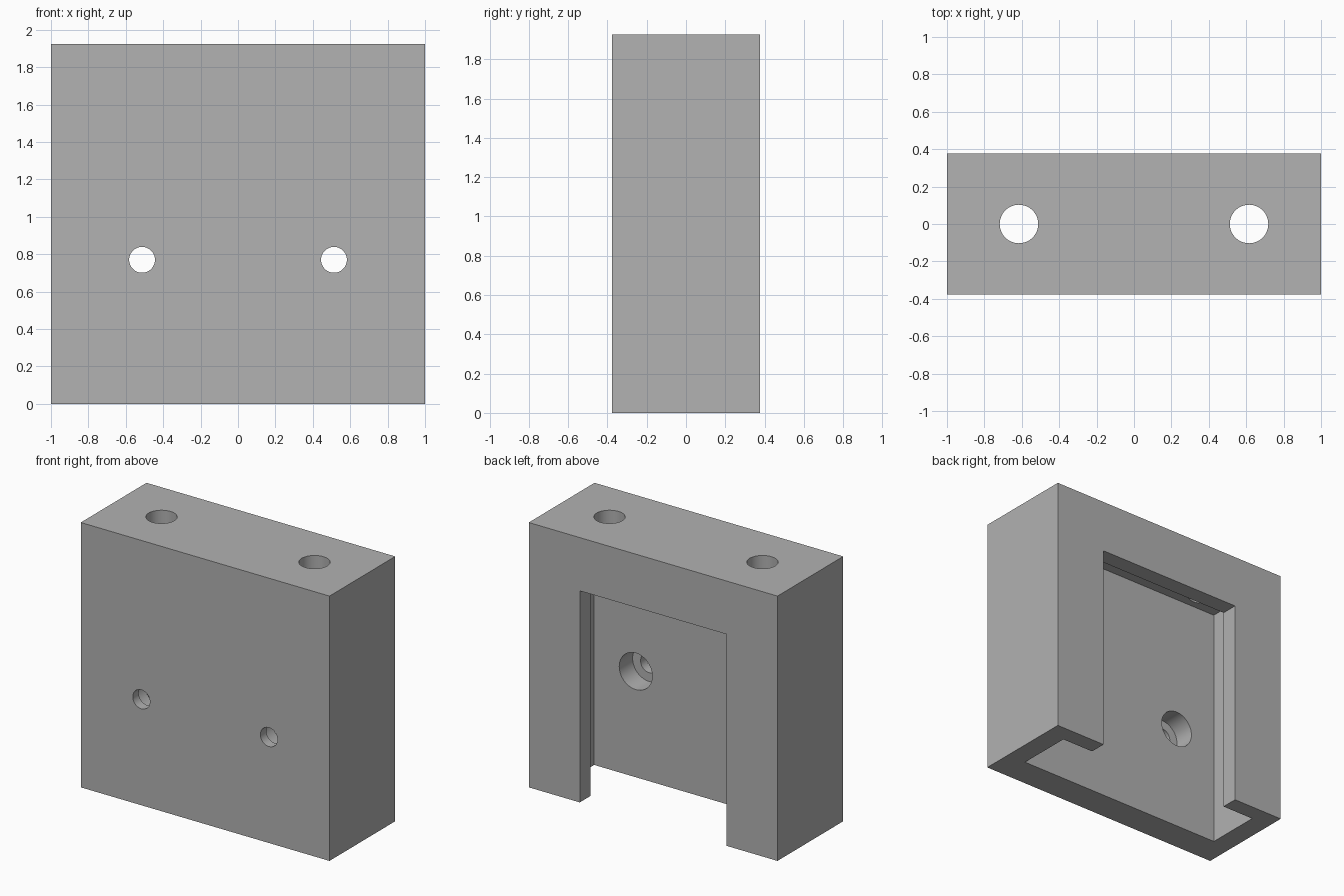
import bpy
import math

cube = bpy.data.objects.get("Cube")
if cube:
    bpy.data.objects.remove(cube, do_unlink=True)

WIDTH, DEPTH, HEIGHT = 2.0, 0.755, 1.925
BACK = DEPTH / 2
LIP = BACK - 0.123      # inner face of the back lips
FLOOR = LIP - 0.41      # front wall of the cavity

grey = bpy.data.materials.new("plain grey")
grey.use_nodes = True
colour = (0.445, 0.445, 0.445, 1)
grey.diffuse_color = colour
grey.node_tree.nodes["Principled BSDF"].inputs["Base Color"].default_value = colour


def box(name, low, high):
    """Axis-aligned box between two corners."""
    centre = [(a + b) / 2 for a, b in zip(low, high)]
    bpy.ops.mesh.primitive_cube_add(size=1, location=centre)
    ob = bpy.context.object
    ob.name = name
    ob.scale = [b - a for a, b in zip(low, high)]
    bpy.ops.object.transform_apply(location=True, rotation=True, scale=True)
    ob.data.materials.append(grey)
    return ob


def rod(name, radius, start, end, x, other, along_y):
    """Cylinder from start to end along y (other = z) or along z (other = y)."""
    mid = (start + end) / 2
    bpy.ops.mesh.primitive_cylinder_add(
        vertices=48, radius=radius, depth=abs(end - start),
        location=(x, mid, other) if along_y else (x, other, mid),
        rotation=(math.pi / 2 if along_y else 0, 0, 0))
    ob = bpy.context.object
    ob.name = name
    ob.data.materials.append(grey)
    return ob


def cut(target, cutter):
    cutter.hide_render = True
    mod = target.modifiers.new("cut", 'BOOLEAN')
    mod.operation = 'DIFFERENCE'
    mod.solver = 'EXACT'
    mod.object = cutter
    bpy.context.view_layer.objects.active = target
    bpy.ops.object.modifier_apply(modifier=mod.name)
    bpy.data.objects.remove(cutter, do_unlink=True)


# Solid block
block = box("bracket_block", (-WIDTH / 2, -BACK, 0), (WIDTH / 2, BACK, HEIGHT))

# Wide cavity open at the bottom, and the narrower window between the back lips
cut(block, box("cavity", (-0.847, FLOOR, -0.2), (0.847, LIP, 1.795)))
cut(block, box("window", (-0.59, LIP - 0.1, -0.2), (0.59, BACK + 0.2, 1.538)))

for side in (-1, 1):
    # Vertical bores through the top wall
    cut(block, rod("top_bore", 0.103, 1.7, 2.1, side * 0.615, 0, False))
    # Screw holes through the front wall, counterbored from inside the cavity
    cut(block, rod("counterbore", 0.133, FLOOR - 0.154, FLOOR + 0.1, side * 0.513, 0.77, True))
    cut(block, rod("screw_hole", 0.069, -BACK - 0.2, FLOOR, side * 0.513, 0.77, True))

bpy.ops.object.select_all(action='DESELECT')
block.select_set(True)
bpy.context.view_layer.objects.active = block
bpy.ops.object.shade_smooth_by_angle(angle=math.radians(30))
